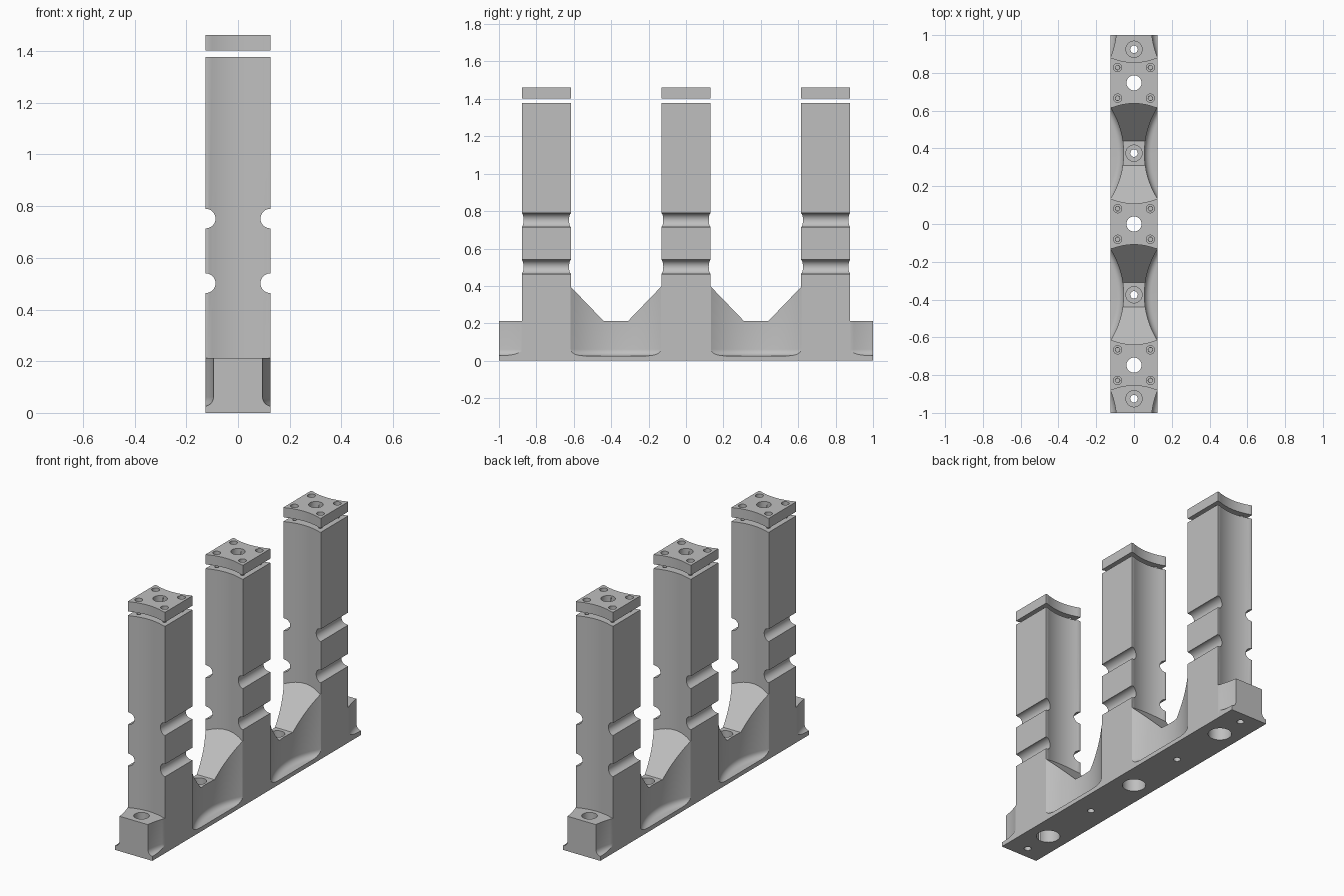
import bpy, bmesh, math

cube = bpy.data.objects.get("Cube")
if cube:
    bpy.data.objects.remove(cube, do_unlink=True)

grey = bpy.data.materials.new("plain_grey")
grey.use_nodes = True
colour = (0.52, 0.52, 0.52, 1)
grey.diffuse_color = colour
grey.node_tree.nodes["Principled BSDF"].inputs["Base Color"].default_value = colour

HALF_X, HALF_Y = 0.125, 0.131
COLUMN_TOP, CAP_LOW, CAP_TOP = 1.377, 1.402, 1.462
TOWERS = (-0.747, 0, 0.747)


def add_object(name, bm):
    bmesh.ops.recalc_face_normals(bm, faces=bm.faces)
    mesh = bpy.data.meshes.new(name)
    bm.to_mesh(mesh)
    bm.free()
    mesh.materials.append(grey)
    obj = bpy.data.objects.new(name, mesh)
    bpy.context.collection.objects.link(obj)
    return obj


def extrude(name, points, direction):
    """Solid made by sweeping a closed 3D outline along a vector."""
    bm = bmesh.new()
    face = bm.faces.new([bm.verts.new(p) for p in points])
    swept = bmesh.ops.extrude_face_region(bm, geom=[face])["geom"]
    verts = [g for g in swept if isinstance(g, bmesh.types.BMVert)]
    bmesh.ops.translate(bm, verts=verts, vec=direction)
    return add_object(name, bm)


def lathe(name, centre, sections, sides=40):
    """Upright round solid from (radius, z) sections."""
    bm = bmesh.new()
    rings = []
    for radius, z in sections:
        rings.append([bm.verts.new((centre[0] + radius * math.cos(a * math.tau / sides),
                                    centre[1] + radius * math.sin(a * math.tau / sides), z))
                      for a in range(sides)])
    for low, high in zip(rings, rings[1:]):
        for i in range(sides):
            j = (i + 1) % sides
            bm.faces.new((low[i], low[j], high[j], high[i]))
    bm.faces.new(rings[0])
    bm.faces.new(rings[-1])
    return add_object(name, bm)


def combine(target, tool, operation="DIFFERENCE"):
    mod = target.modifiers.new("join_or_cut", "BOOLEAN")
    mod.operation, mod.solver, mod.object = operation, "EXACT", tool
    tool.hide_render = True
    bpy.context.view_layer.objects.active = target
    bpy.ops.object.modifier_apply(modifier=mod.name)
    bpy.data.objects.remove(tool, do_unlink=True)


def drill(target, x, y, radius, low, high, sides=32):
    combine(target, lathe("drill", (x, y), [(radius, low), (radius, high)], sides))


def column_block(name, y, low, high):
    """Square block with hollowed front and back faces."""
    land, sag, steps = 0.115, 0.022, 16
    side = [(HALF_X, HALF_Y)]
    for i in range(steps + 1):
        x = land * (1 - 2 * i / steps)
        side.append((x, HALF_Y - sag * (1 - (x / land) ** 2)))
    side.append((-HALF_X, HALF_Y))
    outline = side + [(-px, -py) for px, py in side]
    return extrude(name, [(px, py + y, low) for px, py in outline], (0, 0, high - low))


# Base rail with sloping gussets between the columns
half = [(1, 0), (1, 0.212), (0.7, 0.212), (0.7, 0.482), (0.44, 0.212),
        (0.31, 0.212), (0.05, 0.482)]
profile = half + [(-y, z) for y, z in reversed(half)]
body = extrude("manifold_body", [(-HALF_X, y, z) for y, z in profile], (2 * HALF_X, 0, 0))

# Three columns
for y in TOWERS:
    combine(body, column_block("column", y, 0, COLUMN_TOP), "UNION")

# Side scoops with a rounded floor edge
R, FILLET, FLOOR = 0.453, 0.035, 0.026
scoop = []
for i in range(7):
    t = i / 6 * math.pi / 2
    scoop.append((R - FILLET * (1 - math.sin(t)), FLOOR + FILLET * (1 - math.cos(t))))
scoop.append((R, 0.45))
for sx in (-1, 1):
    for sy in (-1, 1):
        for y, pinch in ((0.375, 0.055), (1.05, 0.092)):
            combine(body, lathe("scoop", (sx * (pinch + R), sy * y), scoop, 128))

# Round grooves along the column sides
for sx in (-1, 1):
    for z in (0.502, 0.752):
        ring = [(sx * HALF_X + 0.038 * math.cos(a * math.tau / 32), -1.1,
                 z + 0.038 * math.sin(a * math.tau / 32)) for a in range(32)]
        combine(body, extrude("groove", ring, (0, 2.2, 0)))

# Counterbored mounting holes in the base
for y in (-0.925, -0.375, 0.375, 0.925):
    drill(body, 0, y, 0.02, -0.1, 0.3)
    drill(body, 0, y, 0.043, 0.15, 0.3)

# Column bores, screw holes and separate caps
for y, label in zip(TOWERS, ("front", "middle", "back")):
    cap = column_block(label + "_cap", y, CAP_LOW, CAP_TOP)
    drill(body, 0, y, 0.066, -0.1, 1.5)
    drill(cap, 0, y, 0.04, 1.3, 1.6)
    for sx in (-1, 1):
        for sy in (-1, 1):
            x, hole_y = sx * 0.087, y + sy * 0.081
            drill(body, x, hole_y, 0.011, 1.27, 1.5, 16)
            drill(cap, x, hole_y, 0.012, 1.3, 1.6, 16)
            drill(cap, x, hole_y, 0.022, 1.43, 1.6, 24)

# Smooth curved faces, keep the edges crisp
bpy.ops.object.select_all(action="DESELECT")
for obj in bpy.context.collection.objects:
    if obj.type == "MESH" and (obj == body or obj.name.endswith("_cap")):
        obj.select_set(True)
        bpy.context.view_layer.objects.active = obj
bpy.ops.object.shade_smooth_by_angle(angle=math.radians(25))
